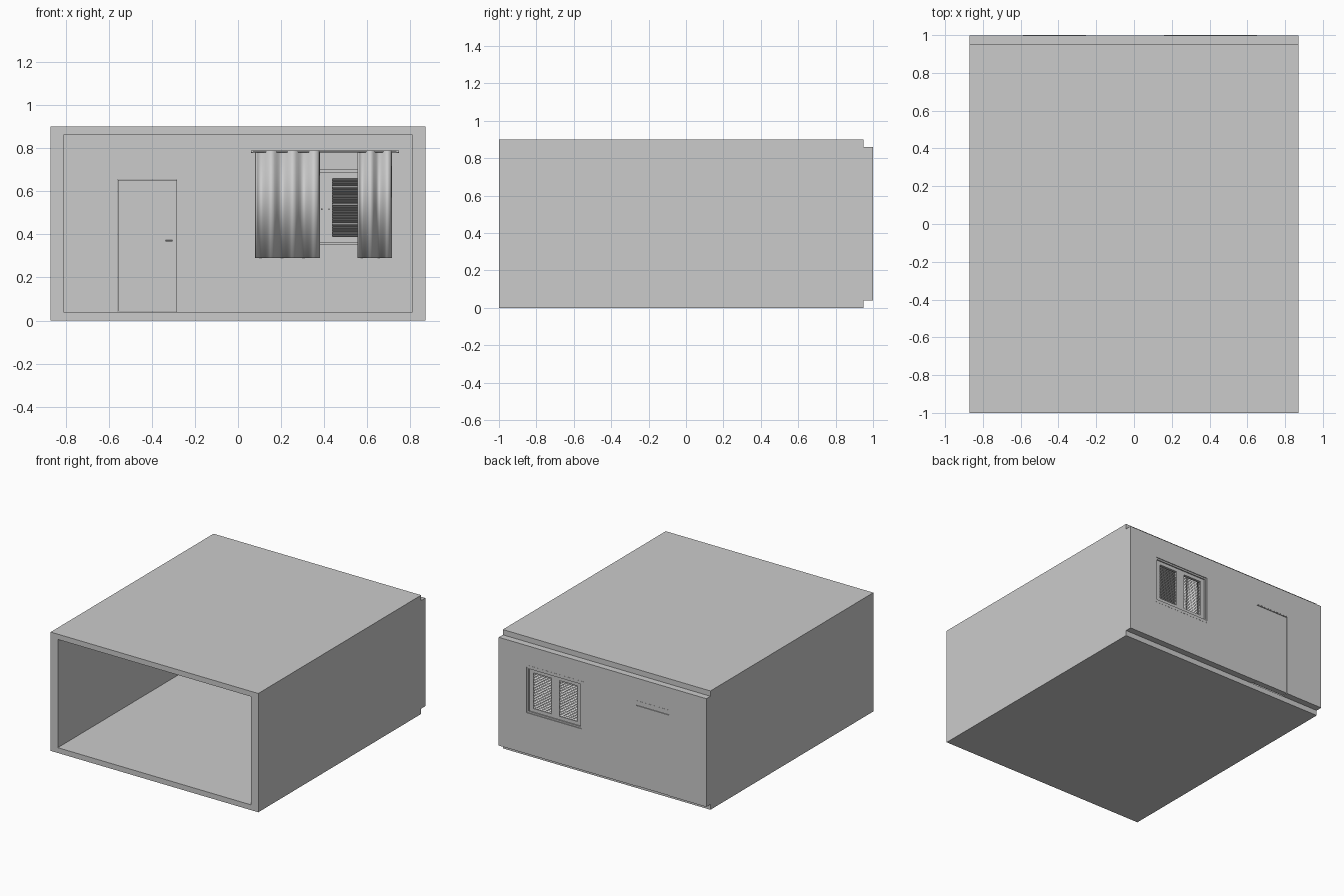
import bpy, bmesh, math
from mathutils import Matrix, Vector

if "Cube" in bpy.data.objects:
    bpy.data.objects.remove(bpy.data.objects["Cube"])


def add_box(bm, x, y, z, tilt=0.0):
    # x, y, z are (min, max) pairs; tilt rotates about the local x axis
    c = Vector([(a + b) / 2 for a, b in (x, y, z)])
    s = [b - a for a, b in (x, y, z)]
    m = Matrix.Translation(c) @ Matrix.Rotation(tilt, 4, 'X') @ Matrix.Diagonal((*s, 1))
    bmesh.ops.create_cube(bm, size=1, matrix=m)


def finish(name, bm):
    me = bpy.data.meshes.new(name)
    bm.to_mesh(me)
    bm.free()
    ob = bpy.data.objects.new(name, me)
    bpy.context.collection.objects.link(ob)
    return ob


def boxes(name, *specs):
    bm = bmesh.new()
    for s in specs:
        add_box(bm, *s)
    return finish(name, bm)


def frame(x, y, z, w, bottom=True):
    # four (or three) bars around a rectangle
    z0 = z[0] + (w if bottom else 0)
    bars = [((x[0], x[0] + w), y, (z0, z[1] - w)),
            ((x[1] - w, x[1]), y, (z0, z[1] - w)),
            (x, y, (z[1] - w, z[1]))]
    if bottom:
        bars.append((x, y, (z[0], z[0] + w)))
    return bars


def cylinder(name, p, q, r, sides=16):
    p, q = Vector(p), Vector(q)
    d = q - p
    m = Matrix.Translation((p + q) / 2) @ d.to_track_quat('Z', 'Y').to_matrix().to_4x4()
    bm = bmesh.new()
    bmesh.ops.create_cone(bm, cap_ends=True, segments=sides, radius1=r, radius2=r,
                          depth=d.length, matrix=m)
    for f in bm.faces:
        f.smooth = len(f.verts) == 4
    return finish(name, bm)


# Room shell
boxes("floor", ((-.87, .87), (-1, .95), (0, .04)))
boxes("ceiling", ((-.87, .87), (-1, .95), (.86, .9)))
boxes("left_wall", ((-.87, -.81), (-1, .95), (.04, .86)))
boxes("right_wall", ((.81, .87), (-1, .95), (.04, .86)))
wall = boxes("back_wall", ((-.87, .87), (.95, .999), (.04, .86)))

# Door and window openings
cutter = boxes("opening_cutter", ((-.56, -.28), (.9, 1.1), (0, .655)),
               ((.175, .635), (.9, 1.1), (.352, .698)))
cutter.hide_render = True
mod = wall.modifiers.new("openings", 'BOOLEAN')
mod.operation = 'DIFFERENCE'
mod.object = cutter
mod.solver = 'EXACT'
bpy.context.view_layer.objects.active = wall
bpy.ops.object.modifier_apply(modifier=mod.name)
bpy.data.objects.remove(cutter)

# Door with thin casing on both faces
boxes("door", ((-.556, -.284), (.953, .998), (.042, .651)))
for side, y in (("inner", (.946, .95)), ("outer", (.999, 1.0))):
    boxes(side + "_door_casing", *frame((-.588, -.255), y, (.04, .69), .03, False))
boxes("door_handle_plate", ((-.314, -.300), (.950, .953), (.340, .378)))
cylinder("door_handle_stem", (-.307, .952, .37), (-.307, .932, .37), .004)
cylinder("door_handle_lever", (-.303, .933, .37), (-.336, .933, .37), .004)

# Window casing and frame
WX, WZ = (.160, .650), (.337, .713)
for side, y in (("inner", (.944, .95)), ("outer", (.999, 1.0))):
    boxes(side + "_window_casing", *frame(WX, y, WZ, .015))
boxes("window_frame", *frame((.175, .635), (.955, .994), (.352, .698), .012))

# Two louvred sashes
for i, (a, b) in enumerate(((.187, .405), (.405, .623))):
    side = ("left", "right")[i]
    la, lb = a + .033, b - .033
    boxes(side + "_sash",
          ((a, la), (.963, .985), (.364, .686)), ((lb, b), (.963, .985), (.364, .686)),
          ((la, lb), (.963, .985), (.364, .390)), ((la, lb), (.963, .985), (.660, .686)))
    n = 22
    step = .27 / n
    boxes(side + "_louvres", *[((la, lb), (.965, .983),
          (.39 + (k + .5) * step - .001, .39 + (k + .5) * step + .001), math.radians(-35))
          for k in range(n)])
    hx = .388 if i == 0 else .422
    boxes(side + "_sash_handle", ((hx - .005, hx + .005), (.959, .963), (.49, .525)),
          ((hx - .003, hx + .003), (.950, .959), (.512, .520)))

# Curtain rod with end knobs
RY, RZ = .905, .784
cylinder("curtain_rod", (.065, RY, RZ), (.74, RY, RZ), .004)
for n, x in (("left", .06), ("right", .736)):
    cylinder(n + "_rod_knob", (x, RY, RZ), (x + .01, RY, RZ), .006)
for n, x in (("left", .073), ("right", .727)):
    cylinder(n + "_rod_bracket", (x, RY, RZ), (x, .95, RZ), .003, 8)


# Pleated curtains threaded on the rod
def curtain(name, x0, x1, folds):
    bm = bmesh.new()
    n = folds * 10
    rows = []
    for z in (.29, .79):
        rows.append([bm.verts.new((x0 + (x1 - x0) * k / n,
                     RY + .022 * math.sin(2 * math.pi * folds * k / n), z))
                     for k in range(n + 1)])
    for k in range(n):
        bm.faces.new((rows[0][k], rows[0][k + 1], rows[1][k + 1], rows[1][k])).smooth = True
    ob = finish(name, bm)
    m = ob.modifiers.new("cloth_thickness", 'SOLIDIFY')
    m.thickness = .003
    m.offset = 0


curtain("left_curtain", .08, .378, 3)
curtain("right_curtain", .555, .713, 2)
